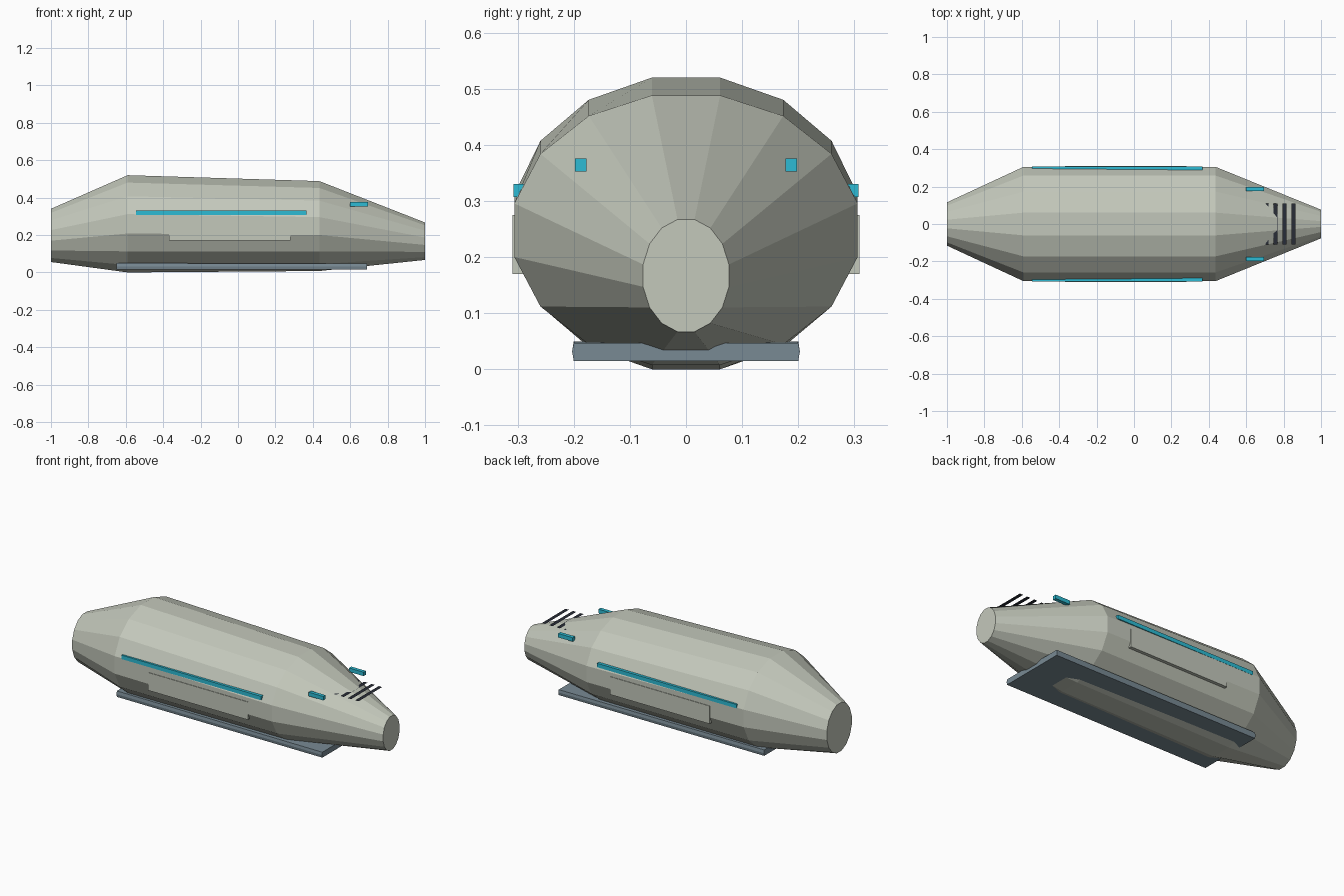
import bpy, bmesh, math

if "Cube" in bpy.data.objects:
    bpy.data.objects.remove(bpy.data.objects["Cube"])


def material(name, color):
    m = bpy.data.materials.new(name)
    m.diffuse_color = (*color, 1)
    m.use_nodes = True
    m.node_tree.nodes["Principled BSDF"].inputs["Base Color"].default_value = m.diffuse_color
    return m


HULL = material("warm grey", (0.55, 0.58, 0.50))
SLATE = material("slate blue", (0.19, 0.255, 0.296))
CYAN = material("cyan", (0.026, 0.50, 0.66))
DARK = material("charcoal", (0.021, 0.025, 0.037))


def finish(name, bm, mat):
    if len(bm.faces) > 1:
        bmesh.ops.recalc_face_normals(bm, faces=bm.faces)
    mesh = bpy.data.meshes.new(name)
    bm.to_mesh(mesh)
    bm.free()
    mesh.materials.append(mat)
    obj = bpy.data.objects.new(name, mesh)
    bpy.context.collection.objects.link(obj)
    return obj


def loft(name, rings, mat):
    """Skin closed rings of points and cap both ends."""
    bm = bmesh.new()
    loops = [[bm.verts.new(p) for p in ring] for ring in rings]
    n = len(loops[0])
    for a, b in zip(loops, loops[1:]):
        for i in range(n):
            j = (i + 1) % n
            bm.faces.new((a[i], a[j], b[j], b[i]))
    bm.faces.new(loops[0])
    bm.faces.new(loops[-1])
    return finish(name, bm, mat)


def box(name, x, y, z, mat):
    rings = [[(px, y[0], z[0]), (px, y[1], z[0]), (px, y[1], z[1]), (px, y[0], z[1])]
             for px in x]
    return loft(name, rings, mat)


def ellipse(x, ry, zc, rz, n=16):
    angles = [2 * math.pi * (i + 0.5) / n for i in range(n)]
    return [(x, ry * math.cos(a), zc + rz * math.sin(a)) for a in angles]


# Hull: sixteen-sided tapered body, tail to nose
loft("hull", [ellipse(-1.0, 0.118, 0.198, 0.145),
              ellipse(-0.59, 0.312, 0.26, 0.265),
              ellipse(0.435, 0.312, 0.248, 0.245),
              ellipse(1.0, 0.078, 0.167, 0.102)], HULL)

# Belly skid: flat plate with slightly pointed long edges
loft("belly_skid", [[(x, -0.2, 0.015), (x, 0.2, 0.015), (x, 0.203, 0.032),
                     (x, 0.2, top), (x, -0.2, top), (x, -0.203, 0.032)]
                    for x, top in ((-0.65, 0.05), (0.69, 0.047))], SLATE)

# Side details, repeated on both flanks
for side, s in (("right", -1), ("left", 1)):
    box(f"{side}_light_strip", (-0.545, 0.365), (s * 0.28, s * 0.307), (0.307, 0.33), CYAN)
    box(f"{side}_door_panel", (-0.37, 0.28), (s * 0.29, s * 0.309), (0.17, 0.275), HULL)
    box(f"{side}_nose_light", (0.6, 0.695), (s * 0.177, s * 0.198), (0.353, 0.376), CYAN)

# Nose grille: four thin level slats
for i in range(4):
    x = 0.708 + i * 0.048
    bm = bmesh.new()
    bm.faces.new([bm.verts.new(p) for p in (
        (x - 0.011, -0.11, 0.359), (x + 0.011, -0.11, 0.359),
        (x + 0.011, 0.11, 0.359), (x - 0.011, 0.11, 0.359))])
    finish(f"grille_slat_{i + 1}", bm, DARK)
